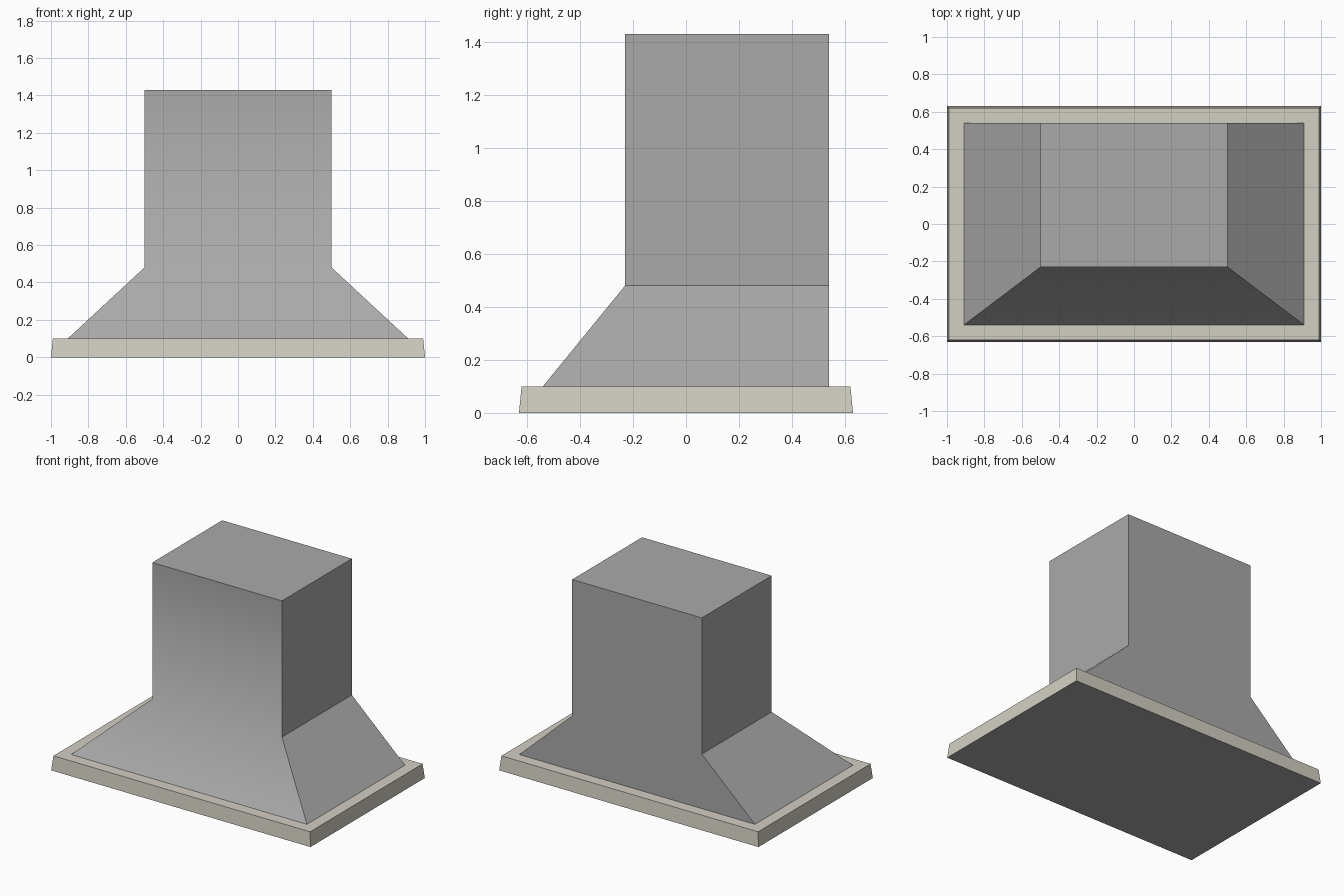
import bpy, bmesh, math

if "Cube" in bpy.data.objects:
    bpy.data.objects.remove(bpy.data.objects["Cube"])


def material(name, rgb):
    m = bpy.data.materials.new(name)
    m.diffuse_color = (*rgb, 1)
    m.use_nodes = True
    m.node_tree.nodes["Principled BSDF"].inputs["Base Color"].default_value = m.diffuse_color
    return m


steel = material("grey_steel", (0.40, 0.40, 0.40))
trim = material("pale_beige", (0.65, 0.62, 0.54))


def stacked(name, rings, mats):
    """Closed solid through rectangles given as (half width, y front, y back, z)."""
    bm = bmesh.new()
    loops = [[bm.verts.new(p) for p in ((-w, f, z), (w, f, z), (w, b, z), (-w, b, z))]
             for w, f, b, z in rings]
    for lo, hi in zip(loops, loops[1:]):
        for i in range(4):
            j = (i + 1) % 4
            bm.faces.new((lo[i], lo[j], hi[j], hi[i]))
    bm.faces.new(loops[0][::-1])
    bm.faces.new(loops[-1])
    bmesh.ops.recalc_face_normals(bm, faces=bm.faces[:])
    me = bpy.data.meshes.new(name)
    bm.to_mesh(me)
    bm.free()
    for m in mats:
        me.materials.append(m)
    ob = bpy.data.objects.new(name, me)
    bpy.context.collection.objects.link(ob)
    return ob


# Rim with slightly tapered sides and a grey underside
rim = stacked("hood_rim", [(1.0, -0.63, 0.63, 0), (0.99, -0.62, 0.62, 0.10)], [trim, steel])
for p in rim.data.polygons:
    p.material_index = 1 if p.normal.z < -0.9 else 0

# Flared canopy running up into the straight chimney, flush at the back
canopy = stacked("canopy_and_chimney", [(0.91, -0.54, 0.54, 0.10),
                                        (0.50, -0.23, 0.54, 0.48),
                                        (0.50, -0.23, 0.54, 1.43)], [steel])

# Soft bend on the front only, all other edges sharp
bpy.context.view_layer.objects.active = canopy
canopy.select_set(True)
bpy.ops.object.shade_smooth_by_angle(angle=math.radians(43))
